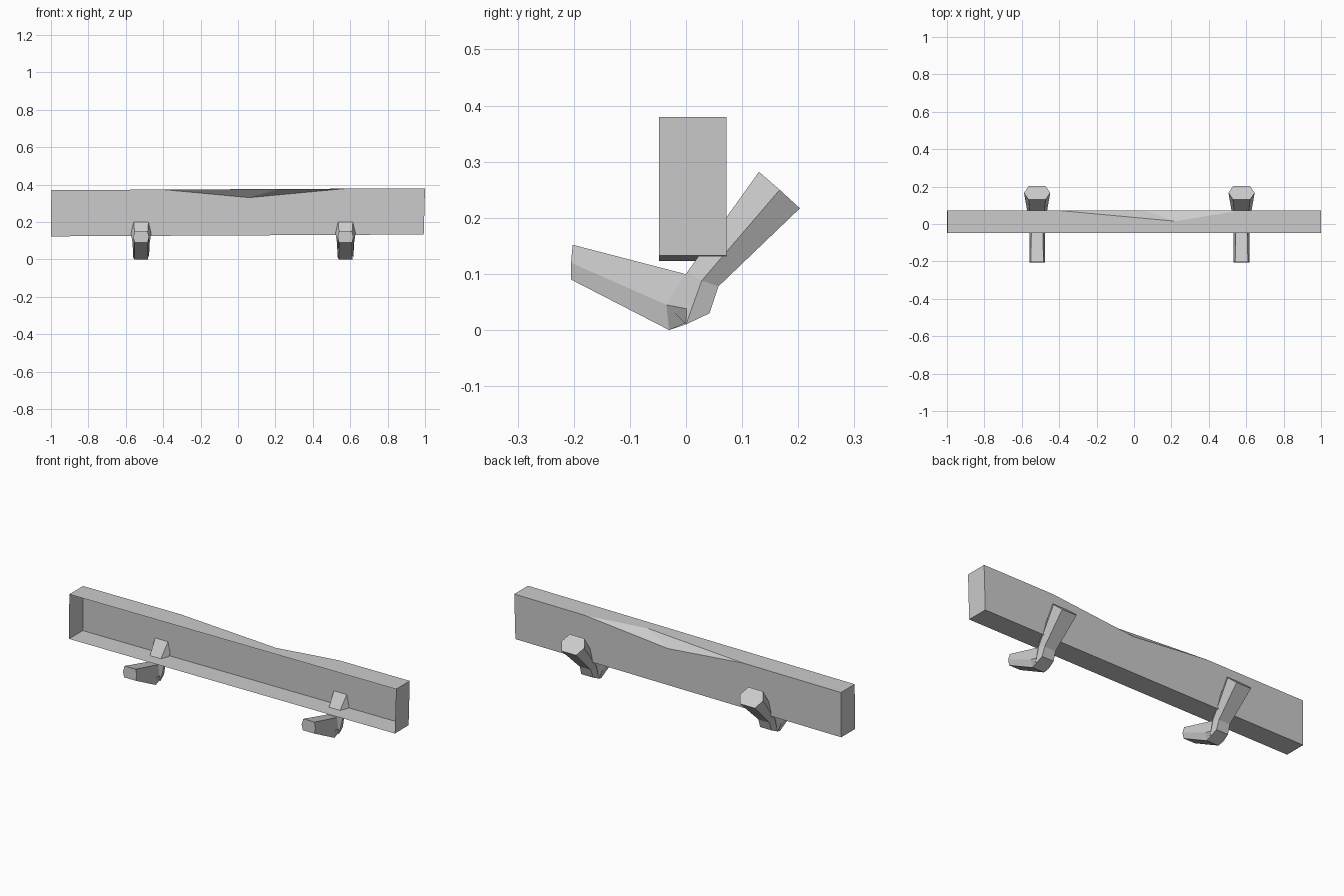
import bpy
import bmesh

cube = bpy.data.objects.get("Cube")
if cube:
    bpy.data.objects.remove(cube, do_unlink=True)

grey = bpy.data.materials.new("plain grey")
grey.use_nodes = True
colour = (0.6, 0.6, 0.6, 1)
grey.diffuse_color = colour
grey.node_tree.nodes["Principled BSDF"].inputs["Base Color"].default_value = colour


def add_object(name, bm):
    bmesh.ops.recalc_face_normals(bm, faces=bm.faces[:])
    mesh = bpy.data.meshes.new(name)
    bm.to_mesh(mesh)
    bm.free()
    mesh.materials.append(grey)
    obj = bpy.data.objects.new(name, mesh)
    bpy.context.collection.objects.link(obj)
    return obj


# Shelf board: hollow shell, open at the front, very slightly tilted
FRONT, BACK = -0.048, 0.072


def top_z(x):
    return 0.375 + 0.005 * x


bm = bmesh.new()


def vert(x, y, z):
    return bm.verts.new((x, y, z))


top_front = [vert(x, FRONT, top_z(x)) for x in (-0.998, 1)]
top_back = [vert(x, BACK, top_z(x)) for x in (-0.998, 1)]
low_front = [vert(x, FRONT, top_z(x) - 0.247) for x in (-1, 0.993)]
low_back = [vert(x, BACK, top_z(x) - 0.247) for x in (-1, 0.993)]

# Chipped dent in the rear top edge
chip_a = vert(-0.4, BACK, top_z(-0.4))
chip_b = vert(0.57, BACK, top_z(0.57))
chip_in = vert(0.22, 0.015, top_z(0.22))
chip_low = vert(0.06, BACK, 0.33)

bm.faces.new((*top_front, top_back[1], chip_b, chip_in, chip_a, top_back[0]))
bm.faces.new((chip_a, chip_in, chip_low))
bm.faces.new((chip_in, chip_b, chip_low))
bm.faces.new((top_back[0], chip_a, chip_low, chip_b, top_back[1], low_back[1], low_back[0]))
bm.faces.new((low_front[0], low_back[0], low_back[1], low_front[1]))
for i in (0, 1):
    bm.faces.new((top_front[i], top_back[i], low_back[i], low_front[i]))
add_object("shelf_board", bm)

# Bent hexagonal bracket: rings of (y, z, half width) for top, middle and bottom
RINGS = [
    ((-0.202, 0.152, 0.034), (-0.205, 0.12, 0.042), (-0.205, 0.09, 0.035)),
    ((-0.002, 0.1, 0.03), (-0.035, 0.045, 0.042), (-0.03, 0.0, 0.036)),
    ((0, 0.1, 0.03), (0, 0.01, 0.042), (0.042, 0.03, 0.036)),
    ((0.002, 0.103, 0.032), (0.028, 0.088, 0.046), (0.058, 0.078, 0.034)),
    ((0.13, 0.282, 0.045), (0.167, 0.25, 0.07), (0.203, 0.217, 0.045)),
]


def add_bracket(name, x):
    bm = bmesh.new()
    rings = []
    for ring in RINGS:
        right = [bm.verts.new((-w, y, z)) for y, z, w in ring]
        left = [bm.verts.new((w, y, z)) for y, z, w in reversed(ring)]
        rings.append(right + left)
    for a, b in zip(rings, rings[1:]):
        for i in range(6):
            j = (i + 1) % 6
            bm.faces.new((a[i], a[j], b[j], b[i]))
    bm.faces.new(rings[0])
    bm.faces.new(rings[-1])
    add_object(name, bm).location.x = x


add_bracket("right_bracket", -0.518)
add_bracket("left_bracket", 0.575)
